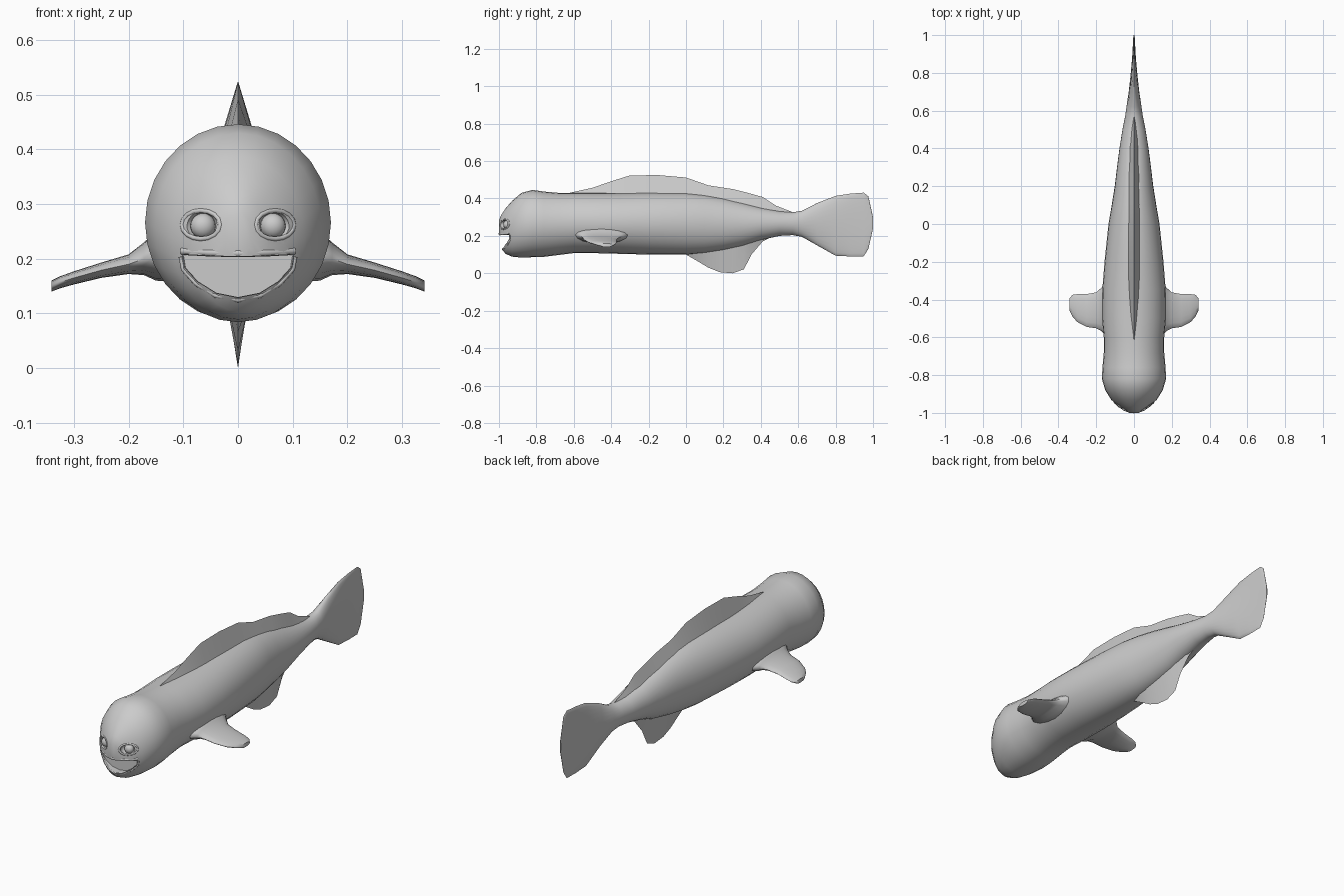
import bpy, bmesh
from math import sin, cos, pi, radians
from mathutils import Vector
from mathutils.bvhtree import BVHTree

if "Cube" in bpy.data.objects:
    bpy.data.objects.remove(bpy.data.objects["Cube"])


def finish(name, bm, angle=40):
    bmesh.ops.recalc_face_normals(bm, faces=bm.faces)
    me = bpy.data.meshes.new(name)
    bm.to_mesh(me)
    bm.free()
    ob = bpy.data.objects.new(name, me)
    bpy.context.collection.objects.link(ob)
    smooth(ob, angle)
    return ob


def smooth(ob, angle=40):
    bpy.ops.object.select_all(action='DESELECT')
    ob.select_set(True)
    bpy.context.view_layer.objects.active = ob
    bpy.ops.object.shade_smooth_by_angle(angle=radians(angle))


def loft(name, rings, angle=40):
    bm = bmesh.new()
    rows = [[bm.verts.new(p) for p in r] for r in rings]
    n = len(rows[0])
    for a, b in zip(rows, rows[1:]):
        for i in range(n):
            j = (i + 1) % n
            bm.faces.new((a[i], a[j], b[j], b[i]))
    bm.faces.new(rows[0])
    bm.faces.new(rows[-1])
    return finish(name, bm, angle)


def circle(n):
    return [(cos(2 * pi * i / n), sin(2 * pi * i / n)) for i in range(n)]


# Body, head and tail in one loft: y, half width, bottom z, top z
sections = [
    (-1.0, .025, .205, .285), (-.985, .055, .13, .317), (-.965, .085, .104, .347),
    (-.93, .121, .089, .387), (-.88, .152, .084, .43), (-.82, .170, .086, .446),
    (-.76, .167, .088, .437), (-.68, .160, .098, .43), (-.6, .160, .108, .43),
    (-.5, .169, .108, .43), (-.35, .168, .104, .43), (-.2, .156, .1, .432),
    (0, .135, .1, .43), (.1, .118, .108, .42), (.2, .102, .123, .402),
    (.3, .09, .145, .378), (.4, .077, .178, .352), (.5, .061, .2, .332),
    (.57, .047, .204, .326), (.62, .04, .195, .334), (.7, .028, .15, .375),
    (.8, .017, .094, .414), (.88, .010, .09, .426), (.95, .006, .091, .431),
    (.975, .005, .13, .412), (1.0, .003, .24, .30)]
body = loft("body", [[(w * c, y, (b + t) / 2 + (t - b) / 2 * s) for c, s in circle(28)]
                     for y, w, b, t in sections])
bm = bmesh.new()
bm.from_mesh(body.data)
skin = BVHTree.FromBMesh(bm)
bm.free()


def on_face(x, z):
    hit = skin.ray_cast(Vector((x, -2, z)), Vector((0, 1, 0)))[0]
    return hit if hit else Vector((x, -.93, z))


# Grinning mouth opening and eye sockets, cut from the head
mouth = [(-.102, .208), (-.05, .205), (0, .204), (.05, .205), (.102, .208), (.098, .185),
         (.075, .159), (.04, .137), (0, .129), (-.04, .137), (-.075, .159), (-.098, .185)]
cutters = [loft("mouth_cutter", [[(x, y, z) for x, z in mouth] for y in (-1.1, -.94)])]


def ball(name, loc, scale):
    bm = bmesh.new()
    bmesh.ops.create_uvsphere(bm, u_segments=20, v_segments=12, radius=1)
    for v in bm.verts:
        v.co = Vector(loc) + Vector(a * b for a, b in zip(v.co, scale))
    return finish(name, bm)


for s in (-1, 1):
    cutters.append(ball("socket_cutter", (s * .067, on_face(s * .067, .262).y, .262),
                        (.034, .032, .025)))
for c in cutters:
    m = body.modifiers.new("cut", 'BOOLEAN')
    m.operation = 'DIFFERENCE'
    m.solver = 'EXACT'
    m.object = c
    bpy.context.view_layer.objects.active = body
    bpy.ops.object.modifier_apply(modifier=m.name)
    bpy.data.objects.remove(c)
smooth(body, 40)


# Soft rims around the mouth and eyes, laid on the skin
def rim(name, pts, radius, closed):
    cu = bpy.data.curves.new(name, 'CURVE')
    cu.dimensions = '3D'
    cu.bevel_depth = radius
    cu.bevel_resolution = 2
    cu.use_fill_caps = True
    sp = cu.splines.new('POLY')
    sp.points.add(len(pts) - 1)
    for p, (x, z) in zip(sp.points, pts):
        q = on_face(x, z)
        p.co = (q.x, q.y + radius * .6, q.z, 1)
    sp.use_cyclic_u = closed
    bpy.context.collection.objects.link(bpy.data.objects.new(name, cu))


rim("upper_lip", [(x, z + .006) for x, z in mouth[:5]], .007, False)
rim("lower_lip", [(x * 1.02, z - .004) for x, z in mouth[4:] + mouth[:1]], .005, False)
for s, side in ((-1, "right"), (1, "left")):
    cx = s * .067
    rim(side + "_eyelid", [(cx + .035 * c, .262 + .026 * t) for c, t in circle(16)], .0045, True)
    ball(side + "_eye", (cx - s * .003, on_face(cx, .262).y + .017, .26), (.023, .02, .023))

# Side fins, lofted outwards: x, centre y, half length, z, half thickness
fin = [(.09, -.45, .15, .205, .05), (.15, -.45, .14, .205, .045), (.172, -.452, .115, .2, .03),
       (.2, -.457, .095, .19, .018), (.25, -.458, .087, .179, .014), (.3, -.445, .074, .165, .012),
       (.325, -.433, .058, .157, .011), (.341, -.425, .033, .150, .010)]
for s, side in ((-1, "right"), (1, "left")):
    loft(side + "_fin", [[(s * x, y + h * c, z + t * k) for c, k in circle(16)]
                         for x, y, h, z, t in fin], 50)


# Upright wedge fins: y, base z, base half width, tip z
def wedge(name, rows):
    loft(name, [[(-w, y, b), (0, y, t), (w, y, b)] for y, b, w, t in rows], 30)


wedge("back_fin", [(-.62, .42, .004, .431), (-.5, .42, .018, .457), (-.4, .42, .025, .492),
                   (-.3, .42, .03, .523), (-.15, .42, .032, .525), (0, .415, .032, .512),
                   (.12, .40, .032, .47), (.25, .375, .03, .45), (.33, .35, .028, .43),
                   (.41, .335, .024, .408), (.48, .32, .02, .362), (.57, .31, .01, .327)])
wedge("belly_fin", [(.0, .112, .008, .1), (.06, .115, .018, .066), (.12, .125, .022, .03),
                    (.18, .135, .022, .006), (.25, .15, .022, 0), (.31, .165, .02, .022),
                    (.35, .18, .018, .1), (.41, .2, .012, .17), (.45, .21, .006, .19)])
